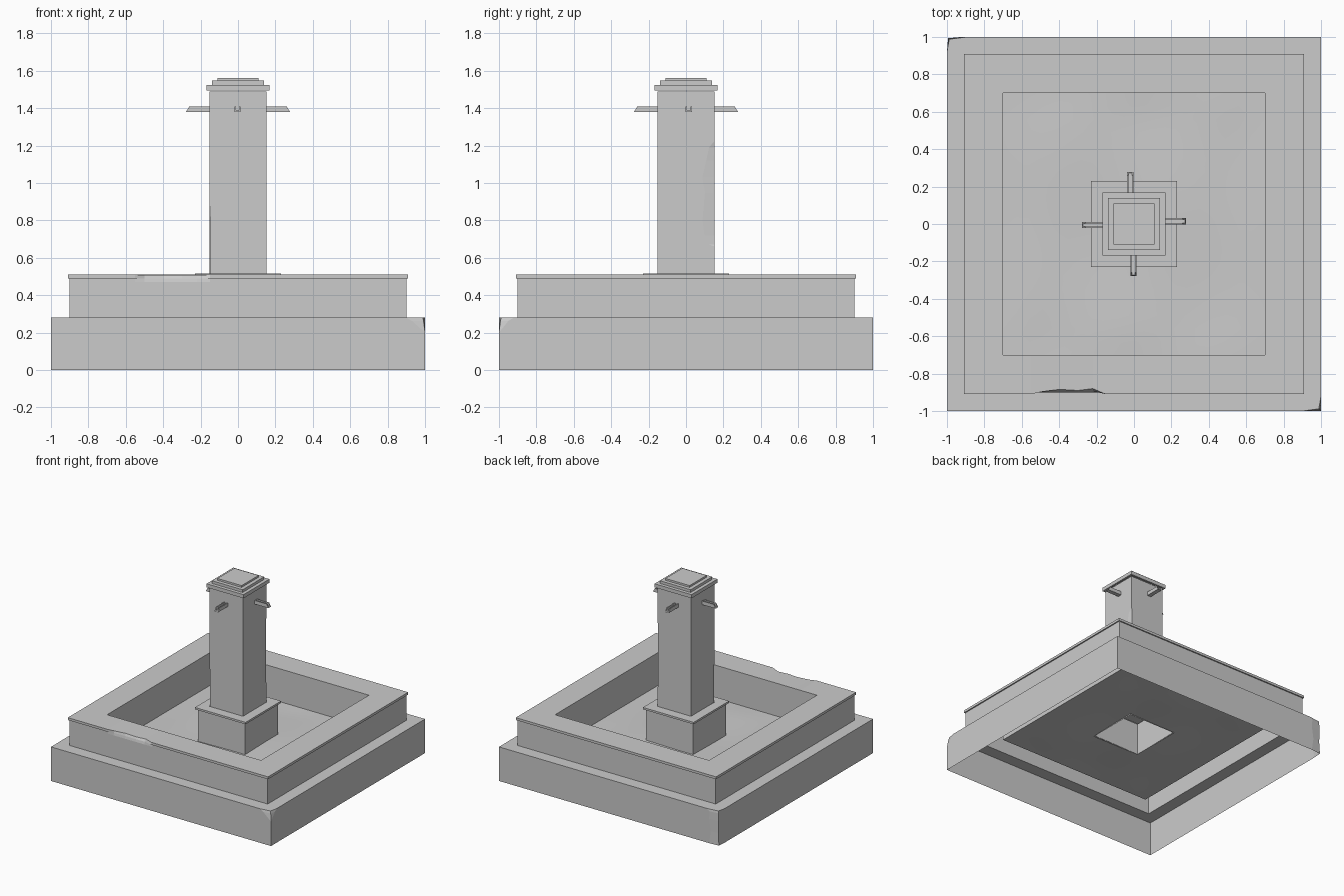
import bpy, bmesh, math
from mathutils import Matrix

if "Cube" in bpy.data.objects:
    bpy.data.objects.remove(bpy.data.objects["Cube"])

CORNERS = [(1, -1), (1, 1), (-1, 1), (-1, -1)]
DIRS = [(1, 0), (0, 1), (-1, 0), (0, -1)]


def finish(name, bm, smooth=False):
    me = bpy.data.meshes.new(name)
    bm.to_mesh(me)
    bm.free()
    ob = bpy.data.objects.new(name, me)
    bpy.context.collection.objects.link(ob)
    for p in me.polygons:
        p.use_smooth = smooth
    return ob


def loft(rings, close_top=False):
    """Square rings (half width, z, {corner: (cut before, cut after, inset)}) skinned upward."""
    bm = bmesh.new()
    loops = []
    for half, z, *rest in rings:
        cuts = rest[0] if rest else {}
        loop = []
        for i, (sx, sy) in enumerate(CORNERS):
            a, b, s = cuts.get(i, (0, 0, 0))
            d, e = DIRS[i], DIRS[(i + 1) % 4]
            x, y = sx * half, sy * half
            loop += [bm.verts.new((x - d[0] * a, y - d[1] * a, z)),
                     bm.verts.new((x - sx * s, y - sy * s, z)),
                     bm.verts.new((x + e[0] * b, y + e[1] * b, z))]
        loops.append(loop)
    for lo, up in zip(loops, loops[1:]):
        for i in range(12):
            j = (i + 1) % 12
            bm.faces.new((lo[i], lo[j], up[j], up[i]))
    if close_top:
        bm.faces.new(loops[-1])
    bmesh.ops.remove_doubles(bm, verts=bm.verts[:], dist=1e-5)
    return bm


# Lower step with two broken corners, open underneath
base = [(1, 0, {2: (.09, .08, .006)}),
        (1, .1, {2: (.075, .095, .01)}),
        (1, .2, {2: (.09, .085, .008)}),
        (1, .262, {0: (.07, .05, .008), 2: (.085, .1, .01)}),
        (1, .28, {0: (.1, .08, .012), 2: (.11, .08, .012)}),
        (.9, .28)]
finish("base_step", loft(base))

# Basin wall with overhanging rim and inner face
bm = loft([(.9, .28), (.9, .47), (.9, .49), (.91, .49), (.91, .51), (.7, .51), (.7, .24)])
chip = {-.55: 0, -.5: .012, -.4: .026, -.3: .02, -.22: .03, -.15: 0}
for x in chip:
    bmesh.ops.bisect_plane(bm, geom=bm.verts[:] + bm.edges[:] + bm.faces[:],
                           plane_co=(x, 0, 0), plane_no=(1, 0, 0), dist=1e-5)
# Chip in the front rim
for v in bm.verts:
    for x, d in chip.items():
        if abs(v.co.x - x) < 1e-4 and d and v.co.y < -.85 and v.co.z > .48:
            if v.co.z > .5:
                v.co.y += d
                v.co.z -= .003
            else:
                v.co.y = -.9 + d * .2
finish("basin_wall", bm)

# Slightly uneven floor with an opening under the pedestal
bm = bmesh.new()
bmesh.ops.create_grid(bm, x_segments=20, y_segments=20, size=.7)
hole = [f for f in bm.faces if max(map(abs, f.calc_center_median()[:2])) < .21]
bmesh.ops.delete(bm, geom=hole, context='FACES')
for v in bm.verts:
    x, y = v.co.x, v.co.y
    fade = min(1, (.7 - max(abs(x), abs(y))) / .14)
    v.co.z = .24 + .005 * fade * math.sin(6 * x + 2 * y) * math.cos(5 * y - 3 * x)
finish("basin_floor", bm, True)

# Pedestal block and its thin slab
finish("pedestal", loft([(.213, .235), (.213, .5), (.23, .5), (.23, .516), (.153, .516)]))

# Hollow column with two worn edges
column = [(.153, .516, {3: (.06, .004, .003)}),
          (.153, .58, {3: (.045, .004, .004)}),
          (.153, .66, {3: (.05, .004, .004)}),
          (.153, .67, {1: (.03, .003, .003), 3: (.05, .004, .004)}),
          (.153, .72, {1: (.055, .006, .005), 3: (.04, .004, .004)}),
          (.153, .8, {1: (.065, .006, .005), 3: (.03, .004, .003)}),
          (.153, .95, {1: (.052, .006, .005)}),
          (.153, 1.03, {1: (.066, .006, .005)}),
          (.153, 1.12, {1: (.045, .006, .005)}),
          (.153, 1.19, {1: (.03, .005, .004)}),
          (.153, 1.225), (.153, 1.49)]
finish("column", loft(column))

# Stepped cap
finish("column_cap", loft([(.153, 1.495), (.168, 1.495), (.168, 1.525), (.14, 1.525),
                           (.14, 1.547), (.11, 1.547), (.11, 1.562)], True))

# Four open-topped water spouts, each a little off centre
U = [(-.017, 1.38), (.017, 1.38), (.017, 1.41), (.009, 1.41),
     (.009, 1.388), (-.009, 1.388), (-.009, 1.41), (-.017, 1.41)]
spouts = [("right", .015), ("back", .02), ("left", .005), ("front", -.003)]
for k, (side, shift) in enumerate(spouts):
    bm = bmesh.new()
    back = [bm.verts.new((.15, t + shift, z)) for t, z in U]
    tip = [bm.verts.new((.278 - (z - 1.38) * .6, t + shift, z)) for t, z in U]
    for i in range(8):
        j = (i + 1) % 8
        bm.faces.new((back[i], tip[i], tip[j], back[j]))
    bm.faces.new(tip)
    bm.faces.new(back[::-1])
    bmesh.ops.recalc_face_normals(bm, faces=bm.faces[:])
    bm.transform(Matrix.Rotation(k * math.pi / 2, 4, 'Z'))
    finish("spout_" + side, bm)
